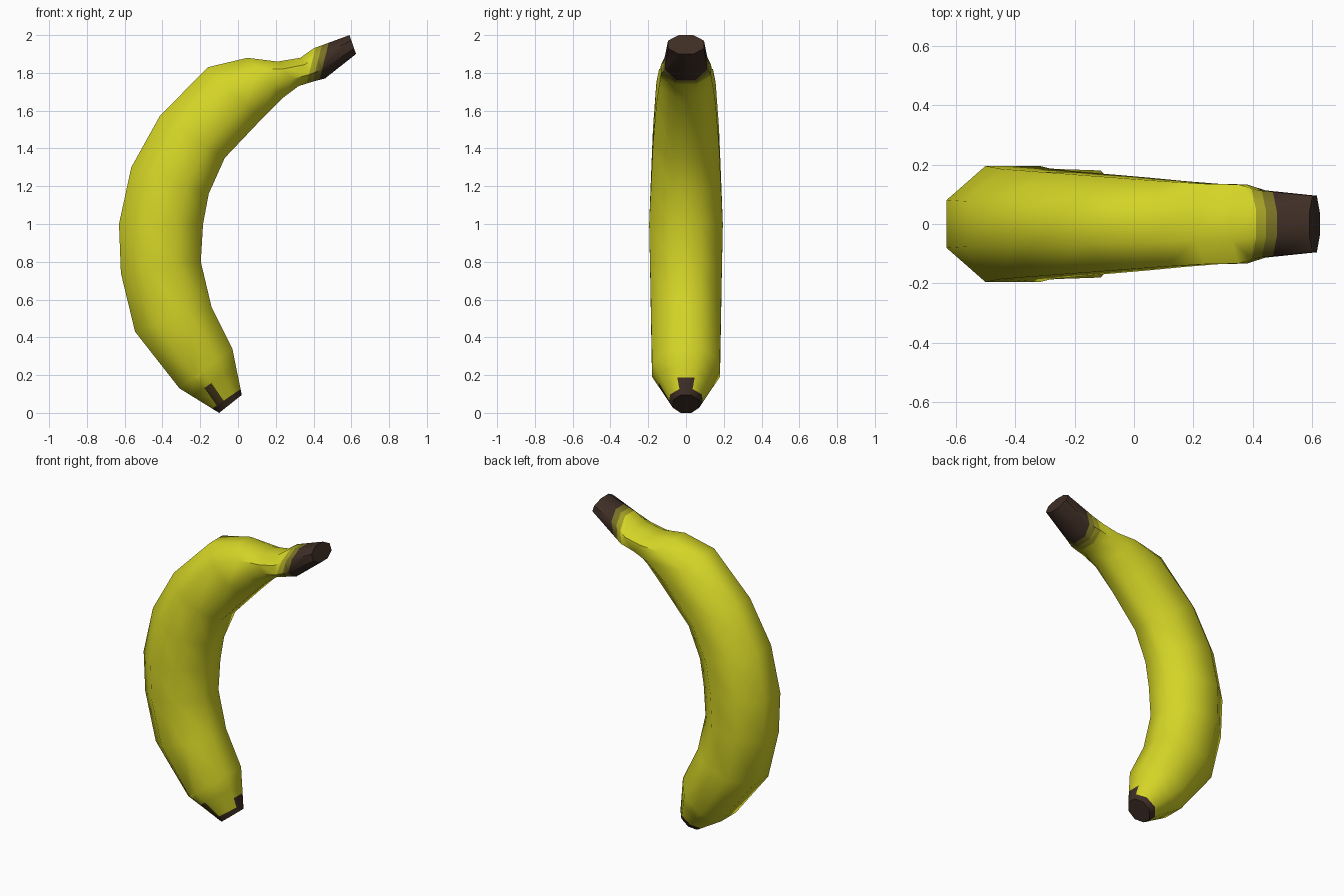
import bpy, bmesh, math
from mathutils import Vector

if "Cube" in bpy.data.objects:
    bpy.data.objects.remove(bpy.data.objects["Cube"])

# Cross-sections: outer curve x,z / inner curve x,z / half width in y
RINGS = [
    (-0.10, 0.00, 0.02, 0.095, 0.07),
    (-0.31, 0.13, -0.03, 0.34, 0.18),
    (-0.545, 0.43, -0.14, 0.56, 0.185),
    (-0.62, 0.74, -0.197, 0.80, 0.19),
    (-0.63, 1.00, -0.185, 1.00, 0.195),
    (-0.565, 1.30, -0.155, 1.16, 0.185),
    (-0.415, 1.57, -0.07, 1.35, 0.175),
    (-0.16, 1.83, 0.12, 1.55, 0.157),
    (0.05, 1.88, 0.24, 1.67, 0.143),
    (0.21, 1.86, 0.32, 1.73, 0.135),
    (0.33, 1.88, 0.40, 1.755, 0.133),
    (0.40, 1.93, 0.46, 1.77, 0.113),
    (0.59, 2.00, 0.625, 1.90, 0.095),
]
SIDES = 8


def material(name, color):
    m = bpy.data.materials.new(name)
    m.diffuse_color = (*color, 1)
    m.use_nodes = True
    m.node_tree.nodes["Principled BSDF"].inputs["Base Color"].default_value = m.diffuse_color
    return m


mats = [material("yellow peel", (0.66, 0.66, 0.02)),
        material("dark brown", (0.048, 0.027, 0.018)),
        material("olive", (0.36, 0.34, 0.018)),
        material("dark olive", (0.19, 0.165, 0.018)),
        material("brown blemish", (0.075, 0.05, 0.012))]

# Peel: loft of octagons with a flat side on the outer and inner curves
bm = bmesh.new()
loops = []
for ox, oz, ix, iz, hw in RINGS:
    mid = Vector(((ox + ix) / 2, 0, (oz + iz) / 2))
    out = Vector(((ox - ix) / 2, 0, (oz - iz) / 2))
    loop = []
    for k in range(SIDES):
        a = math.radians(22.5 + 45 * k)
        u = math.cos(a) / math.cos(math.radians(22.5))
        v = math.sin(a) / math.sin(math.radians(67.5))
        loop.append(bm.verts.new(mid + out * u + Vector((0, hw * v, 0))))
    loops.append(loop)
for A, B in zip(loops, loops[1:]):
    for k in range(SIDES):
        n = (k + 1) % SIDES
        bm.faces.new((A[k], A[n], B[n], B[k]))
bm.faces.new(loops[0])
bm.faces.new(loops[-1])
bmesh.ops.recalc_face_normals(bm, faces=bm.faces)


def cut(faces, co, normal):
    geom = set(faces)
    for f in faces:
        geom.update(f.edges)
        geom.update(f.verts)
    bmesh.ops.bisect_plane(bm, geom=list(geom), plane_co=co, plane_no=normal)


# Stem bands: slanted cuts
stem_dir = Vector((0.97, 0, -0.24))
bands = [Vector((x, 0, 1.87)) for x in (0.395, 0.425, 0.458)]
for p in bands:
    cut([f for f in bm.faces if f.calc_center_median().x > 0.2
         and f.calc_center_median().z > 1.5], p, stem_dir)

# Tip: cuts across and along its axis
tip = Vector((-0.04, 0, 0.0475))
axis = Vector((-0.13, 0, 0.1875))
length = axis.length
axis.normalize()
outward = Vector((-axis.z, 0, axis.x))


def along(p):
    return (p - tip).dot(axis) / length


def tip_faces(front_only=False):
    return [f for f in bm.faces if f.calc_center_median().z < 0.33
            and along(f.calc_center_median()) < 0.97
            and (not front_only or f.normal.y < -0.4)]


for t in (0.15, 0.40, 0.65):
    cut(tip_faces(), tip + axis * length * t, axis)
for d in (0.02, 0.065):
    cut(tip_faces(True), tip + outward * d, outward)

# Colours by position
for f in bm.faces:
    c = f.calc_center_median()
    f.smooth = True
    if c.x > 0.2 and c.z > 1.5:
        passed = sum((c - p).dot(stem_dir) > 0 for p in bands)
        f.material_index = (0, 2, 3, 1)[passed]
    elif c.z < 0.35:
        t, d = along(c), (c - tip).dot(outward)
        if t < 0.15 or (t < 0.40 and f.normal.dot(outward) < -0.85):
            f.material_index = 1
        elif t < 0.65 and f.normal.y < -0.4 and 0.02 < d < 0.065:
            f.material_index = 4

mesh = bpy.data.meshes.new("banana")
bm.to_mesh(mesh)
bm.free()
for m in mats:
    mesh.materials.append(m)
obj = bpy.data.objects.new("banana", mesh)
bpy.context.collection.objects.link(obj)
bpy.context.view_layer.objects.active = obj
obj.select_set(True)
bpy.ops.object.shade_smooth_by_angle(angle=math.radians(55))
